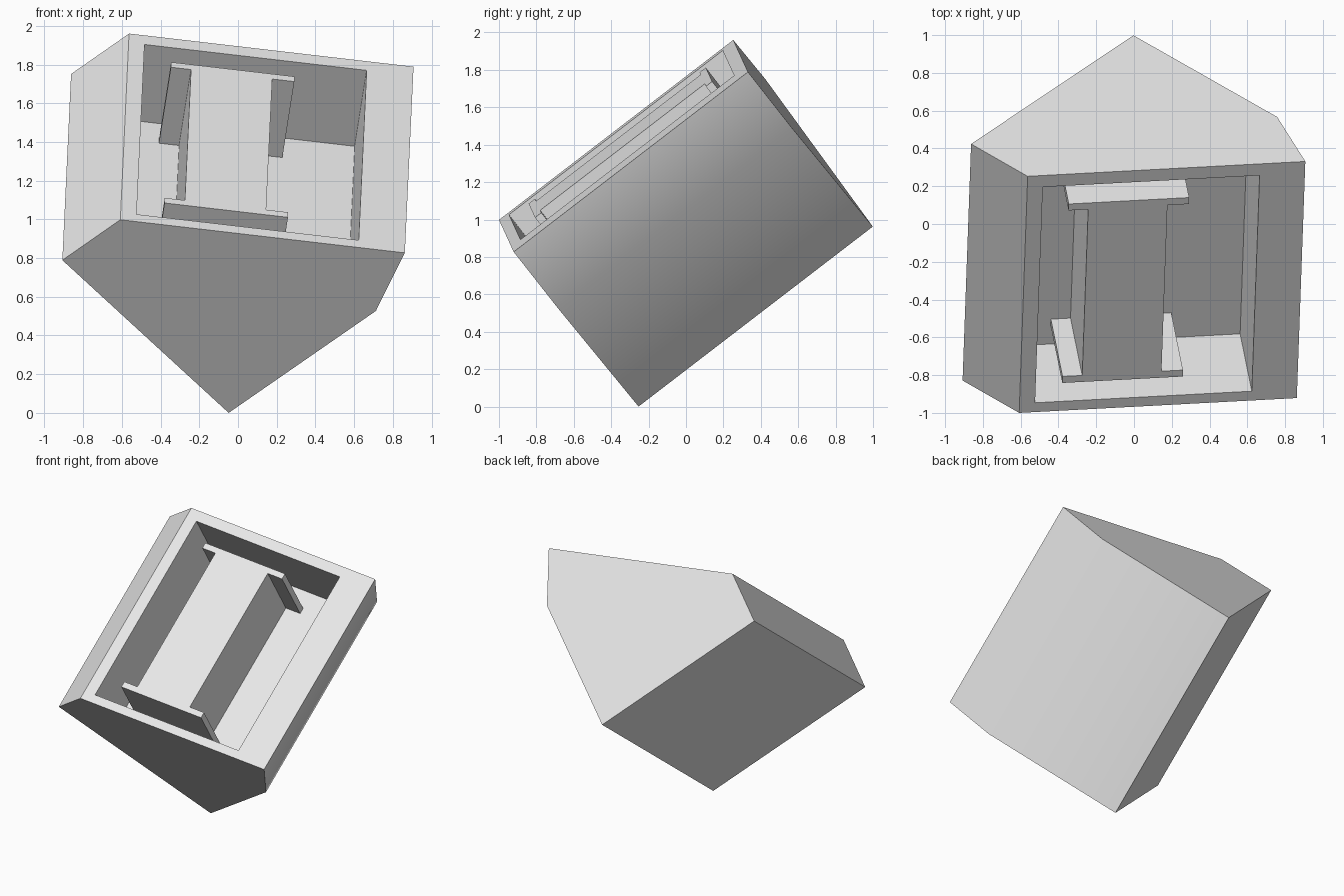
import bpy
import bmesh
from mathutils import Matrix, Vector

cube = bpy.data.objects.get("Cube")
if cube:
    bpy.data.objects.remove(cube, do_unlink=True)

grey = bpy.data.materials.new("plain_grey")
grey.use_nodes = True
grey.diffuse_color = (0.8, 0.8, 0.8, 1)
grey.node_tree.nodes["Principled BSDF"].inputs["Base Color"].default_value = (0.8, 0.8, 0.8, 1)

# Tilted frame: x across the panel, y along the body, z out of the panel
along = Vector((0.045, 1.25, 0.96)).normalized()
out = Vector((1.47, 0.08, -0.17)).cross(along).normalized()
across = along.cross(out)
frame = Matrix((across, along, out)).transposed().to_4x4()
frame.translation = Vector((-0.608, -1.0, 0.998))

LENGTH = 1.58
DEPTH = 0.5


def extrude(name, outline, offset):
    """Closed solid from a flat outline pushed along an offset."""
    bm = bmesh.new()
    face = bm.faces.new([bm.verts.new(p) for p in outline])
    result = bmesh.ops.extrude_face_region(bm, geom=[face])
    moved = [g for g in result["geom"] if isinstance(g, bmesh.types.BMVert)]
    bmesh.ops.translate(bm, verts=moved, vec=offset)
    bmesh.ops.recalc_face_normals(bm, faces=bm.faces)
    mesh = bpy.data.meshes.new(name)
    bm.to_mesh(mesh)
    bm.free()
    mesh.materials.append(grey)
    obj = bpy.data.objects.new(name, mesh)
    obj.matrix_world = frame
    bpy.context.collection.objects.link(obj)
    return obj


def activate(obj):
    bpy.ops.object.select_all(action="DESELECT")
    obj.select_set(True)
    bpy.context.view_layer.objects.active = obj


# Five-sided prism body
section = [(0, 0), (1.482, 0), (1.381, -0.397), (0.71, -1.167), (-0.264, -0.305)]
body = extrude("body", [(x, 0, z) for x, z in section], (0, LENGTH, 0))

# Rectangular recess cut into the panel
left, right, low, high = 0.083, 1.24, 0.062, 1.503
corners = [(left, low), (right, low), (right, high), (left, high)]
cutter = extrude("recess_cutter", [(x, y, -DEPTH) for x, y in corners], (0, 0, DEPTH + 0.1))
cutter.hide_render = True
cut = body.modifiers.new("recess", "BOOLEAN")
cut.operation = "DIFFERENCE"
cut.solver = "EXACT"
cut.object = cutter
activate(body)
bpy.ops.object.modifier_apply(modifier=cut.name)
bpy.data.objects.remove(cutter, do_unlink=True)
bpy.ops.object.shade_smooth_by_angle(angle=0.56)

# Raised block with a web and two thin end flanges, flush with the panel
f0, f1, w0, w1 = 0.225, 0.868, 0.33, 0.753
y0, y1, t = 0.185, 1.38, 0.043
beam = [(f0, y0), (f1, y0), (f1, y0 + t), (w1, y0 + t), (w1, y1 - t), (f1, y1 - t),
        (f1, y1), (f0, y1), (f0, y1 - t), (w0, y1 - t), (w0, y0 + t), (f0, y0 + t)]
extrude("flanged_block", [(x, y, -DEPTH) for x, y in beam], (0, 0, DEPTH))
